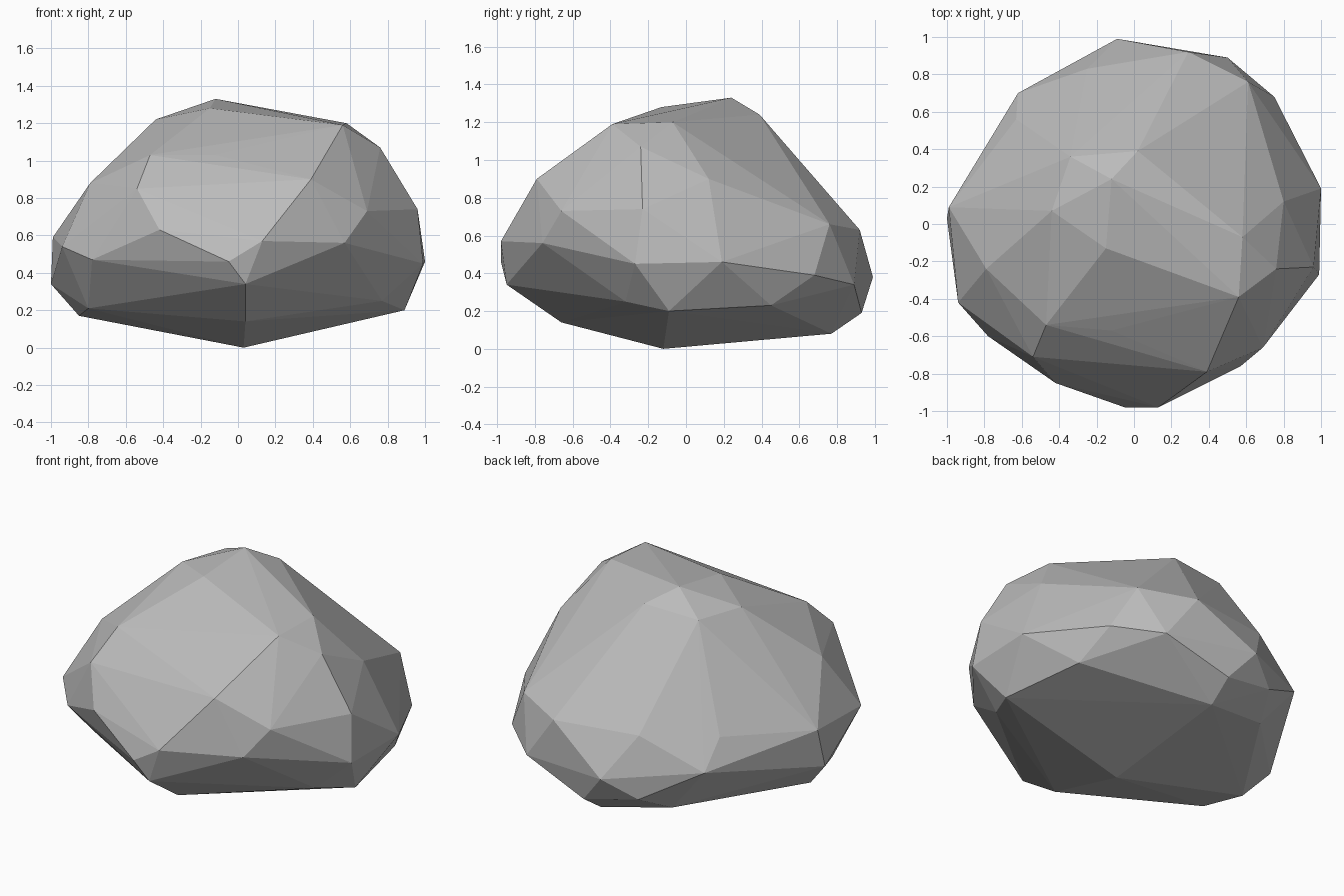
import bpy
import bmesh

# Remove the default object only
default_cube = bpy.data.objects.get("Cube")
if default_cube is not None:
    bpy.data.objects.remove(default_cube, do_unlink=True)


def flat_material(name, colour):
    """Plain single-colour material for viewport and render."""
    material = bpy.data.materials.new(name)
    material.use_nodes = True
    material.diffuse_color = colour
    shader = material.node_tree.nodes["Principled BSDF"]
    shader.inputs["Base Color"].default_value = colour
    return material


def hull_object(name, corner_rings, material):
    """Wrap rings of corner points in a faceted convex skin."""
    bm = bmesh.new()
    for ring in corner_rings:
        for corner in ring:
            bm.verts.new(corner)
    result = bmesh.ops.convex_hull(bm, input=bm.verts[:])
    # Drop any corner that ended up inside the skin
    loose = [vert for vert in bm.verts if not vert.link_faces]
    bmesh.ops.delete(bm, geom=loose, context="VERTS")
    bmesh.ops.recalc_face_normals(bm, faces=bm.faces[:])
    for face in bm.faces:
        face.smooth = False
    mesh = bpy.data.meshes.new(name)
    bm.to_mesh(mesh)
    bm.free()
    mesh.materials.append(material)
    rock = bpy.data.objects.new(name, mesh)
    bpy.context.collection.objects.link(rock)
    return rock


# Crown: the gently tilted top of the boulder
crown = [
    (-.12, .24, 1.33), (-.15, -.13, 1.28), (.02, .39, 1.24),
    (-.34, .36, 1.22), (-.44, .07, 1.22), (.58, -.07, 1.2),
    (.56, -.39, 1.19), (.76, -.24, 1.07),
]

# Shoulder: the sloping band below the crown
shoulder = [
    (-.47, -.54, 1.03), (-.12, -.57, 1.03), (.39, -.79, .9),
    (.8, .12, .9), (-.79, -.24, .88), (-.54, -.71, .85),
    (.96, -.23, .74), (.69, -.66, .73), (.61, .76, .66),
    (-.42, -.85, .63), (.29, .92, .63), (-.25, .83, .64),
    (-.63, .56, .63),
]

# Belt: the widest band of the boulder
belt = [
    (-.99, .09, .59), (.13, -.98, .57), (.57, -.76, .56),
    (-.94, -.42, .54), (-.78, -.6, .47), (-.05, -.98, .46),
    (1, .19, .46), (.99, -.27, .45), (-.62, .7, .45),
    (.75, .68, .39), (-.09, .99, .38), (.5, .89, .34),
    (.04, -.95, .34), (-1, .03, .34),
]

# Foot: the undercut base narrowing to its lowest point
foot = [
    (-.28, .88, .26), (.77, -.32, .25), (.79, .45, .23),
    (-.8, -.33, .21), (.89, -.09, .2), (.07, .93, .19),
    (-.85, -.04, .17), (-.38, .68, .16), (.04, -.66, .14),
    (.06, .77, .08), (.03, -.12, 0),
]

stone_grey = flat_material("stone grey", (.5, .5, .5, 1))
hull_object("boulder", [crown, shoulder, belt, foot], stone_grey)
